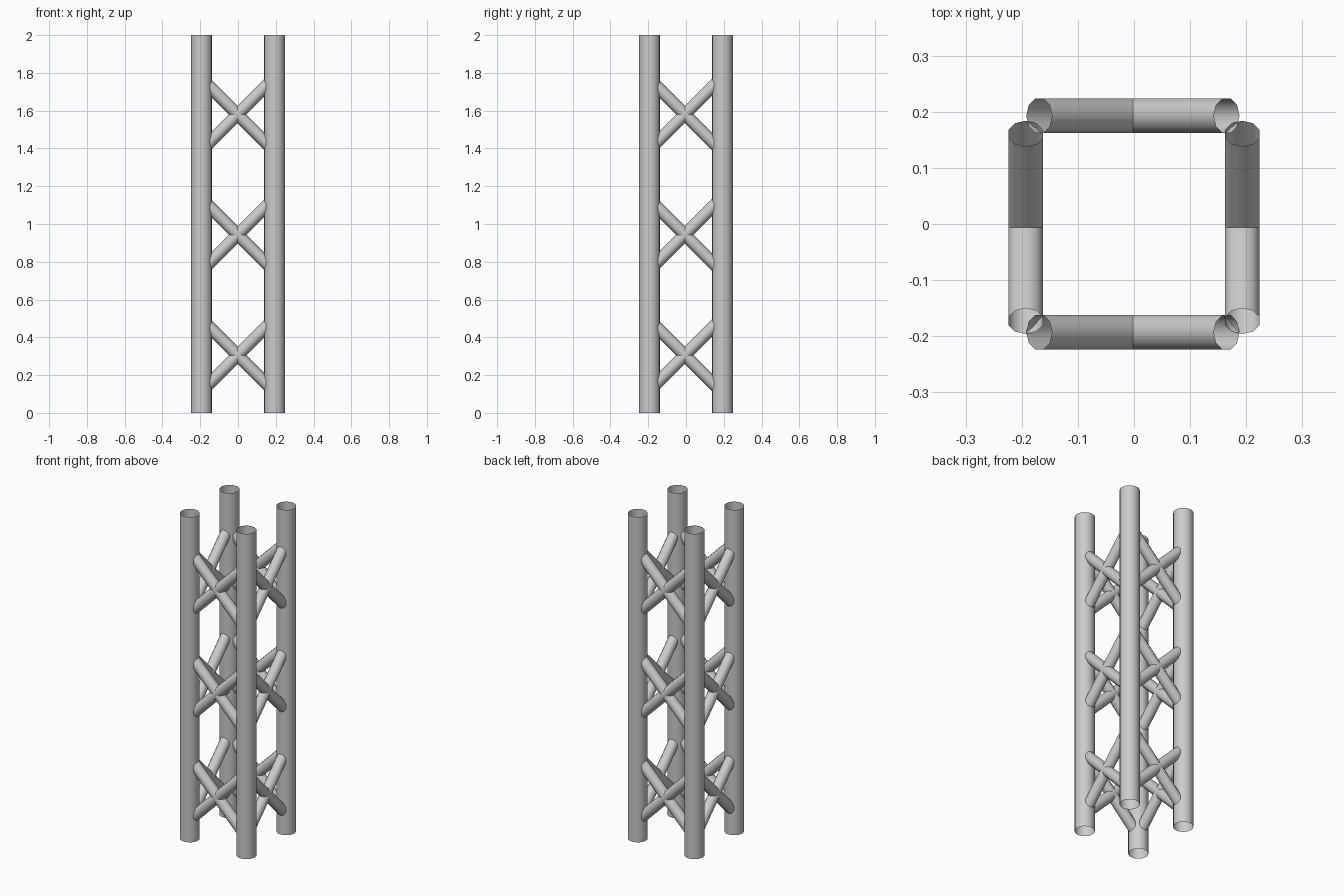
import bpy
from mathutils import Vector

if "Cube" in bpy.data.objects:
    bpy.data.objects.remove(bpy.data.objects["Cube"])

LEG_POS, LEG_R = 0.193, 0.056
BRACE_R, HALF = 0.0325, 0.167
LEVELS = (0.305, 0.943, 1.58)


def tube(name, a, b, radius, sides):
    """Open-ended smooth tube from a to b."""
    a, b = Vector(a), Vector(b)
    bpy.ops.mesh.primitive_cylinder_add(
        vertices=sides, radius=radius, depth=(b - a).length,
        end_fill_type='NOTHING', location=(a + b) / 2,
        rotation=(b - a).to_track_quat('Z', 'Y').to_euler())
    obj = bpy.context.object
    obj.name = name
    bpy.ops.object.shade_smooth_by_angle(angle=0.9)
    return obj


# four upright pipes
for sx in (-1, 1):
    for sy in (-1, 1):
        x, y = sx * LEG_POS, sy * LEG_POS
        tube("upright_pipe", (x, y, 0), (x, y, 2), LEG_R, 16)

# crossed braces on every side at three levels
for z in LEVELS:
    for side in (-LEG_POS, LEG_POS):
        for s in (-1, 1):
            lo, hi = z - s * HALF, z + s * HALF
            tube("front_back_brace", (-HALF - 0.002, side, lo),
                 (HALF - 0.002, side, hi), BRACE_R, 10)
            tube("side_brace", (side, -HALF - 0.006, lo),
                 (side, HALF - 0.006, hi), BRACE_R, 10)
